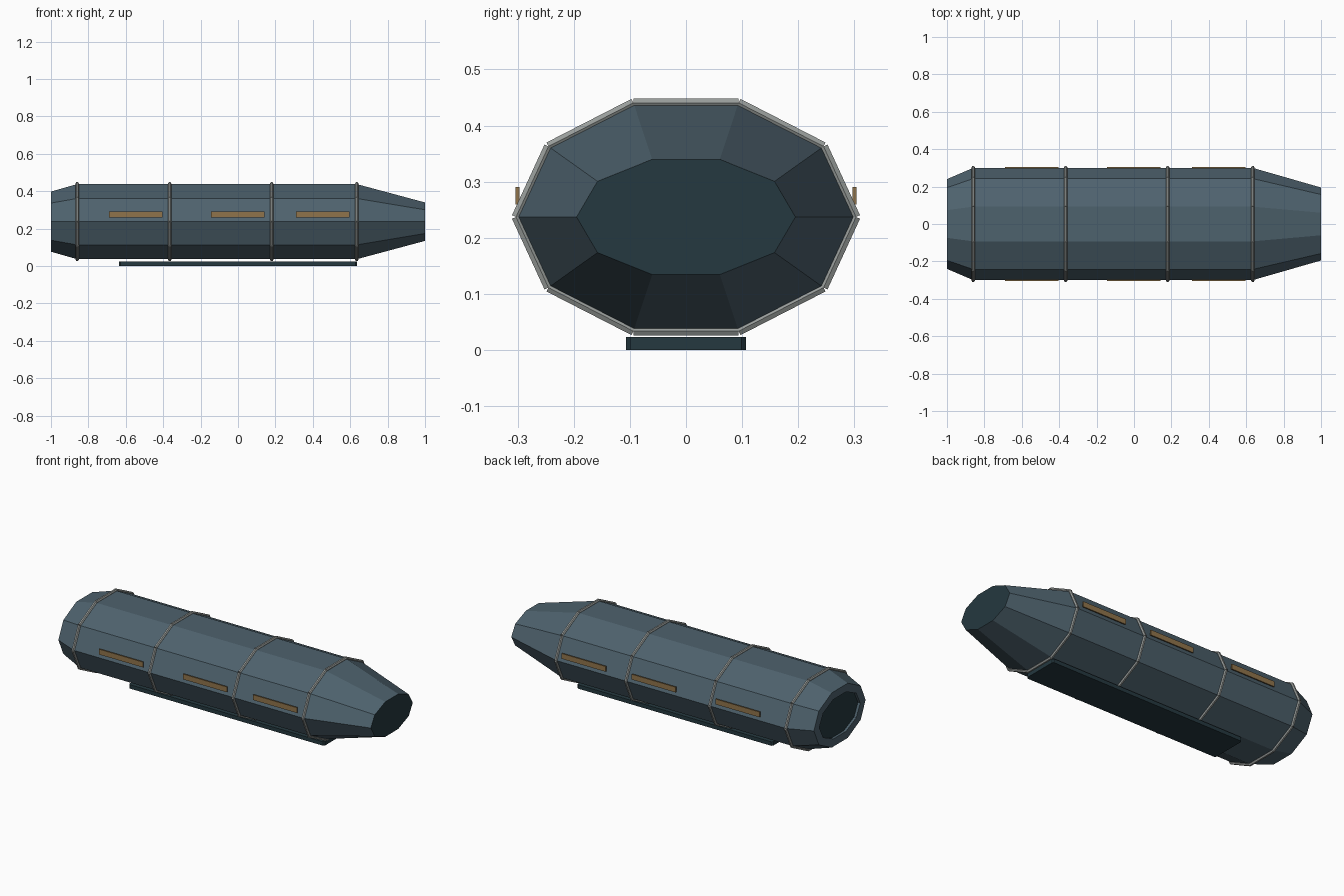
import bpy, bmesh, math
from mathutils import Vector

if "Cube" in bpy.data.objects:
    bpy.data.objects.remove(bpy.data.objects["Cube"])

CZ = 0.237            # height of the hull axis
RY, RZ = 0.30, 0.211  # hull half width and half height
SIDES = 10


def material(name, rgb):
    m = bpy.data.materials.new(name)
    m.diffuse_color = (*rgb, 1)
    m.use_nodes = True
    m.node_tree.nodes["Principled BSDF"].inputs["Base Color"].default_value = m.diffuse_color
    return m


HULL = material("slate blue", (0.076, 0.122, 0.154))
DARK = material("dark teal", (0.018, 0.040, 0.050))
GREY = material("light grey", (0.31, 0.33, 0.32))
AMBER = material("dull amber", (0.28, 0.175, 0.07))


def finish(name, bm, mats):
    bmesh.ops.recalc_face_normals(bm, faces=bm.faces[:])
    me = bpy.data.meshes.new(name)
    bm.to_mesh(me)
    bm.free()
    for m in mats:
        me.materials.append(m)
    ob = bpy.data.objects.new(name, me)
    bpy.context.collection.objects.link(ob)
    return ob


def section(x, ry, rz):
    """Ten-sided oval cross-section at x."""
    return [Vector((x, ry * math.cos(2 * math.pi * i / SIDES),
                    CZ + rz * math.sin(2 * math.pi * i / SIDES))) for i in range(SIDES)]


def box(name, lo, hi, mat, corner=0):
    bm = bmesh.new()
    bmesh.ops.create_cube(bm, size=1)
    for v in bm.verts:
        v.co = Vector([lo[k] if v.co[k] < 0 else hi[k] for k in range(3)])
    if corner:
        upright = [e for e in bm.edges if abs(e.verts[0].co.z - e.verts[1].co.z) > 0.001]
        bmesh.ops.bevel(bm, geom=upright, offset=corner, segments=1, affect='EDGES')
    return finish(name, bm, [mat])


# Hull: lofted ovals, from the recessed tail opening round to the nose
profile = [(-0.985, 0.19, 0.122), (-1.0, 0.19, 0.122), (-1.0, 0.24, 0.169),
           (-0.86, RY, RZ), (0.635, RY, RZ), (1.0, 0.195, 0.108)]
bm = bmesh.new()
loops = [[bm.verts.new(p) for p in section(*s)] for s in profile]
for a, b in zip(loops, loops[1:]):
    for i in range(SIDES):
        j = (i + 1) % SIDES
        bm.faces.new((a[i], a[j], b[j], b[i]))
for cap in (loops[0], loops[-1]):
    bm.faces.new(cap).material_index = 1
finish("hull", bm, [HULL, DARK])

# Seam rings: one straight bar along each hull edge
for n, x in enumerate((-0.86, -0.365, 0.18, 0.635)):
    bm = bmesh.new()
    pts = section(x, RY + 0.003, RZ + 0.003)
    for i in range(SIDES):
        p, q = pts[i], pts[(i + 1) % SIDES]
        d = q - p
        mat = d.to_track_quat('Z', 'X').to_matrix().to_4x4()
        mat.translation = (p + q) / 2
        bmesh.ops.create_cone(bm, cap_ends=True, segments=6, radius1=0.009,
                              radius2=0.009, depth=d.length, matrix=mat)
    finish(f"seam_ring_{n + 1}", bm, [GREY])

# Window strips on both sides
for side, s in (("front", -1), ("back", 1)):
    ys = sorted((s * 0.297, s * 0.304))
    for n, x in enumerate((-0.548, -0.002, 0.453)):
        box(f"{side}_window_{n + 1}", (x - 0.143, ys[0], 0.259),
            (x + 0.143, ys[1], 0.290), AMBER)

# Belly skid
box("belly_skid", (-0.637, -0.107, 0), (0.635, 0.107, 0.023), DARK, corner=0.008)
